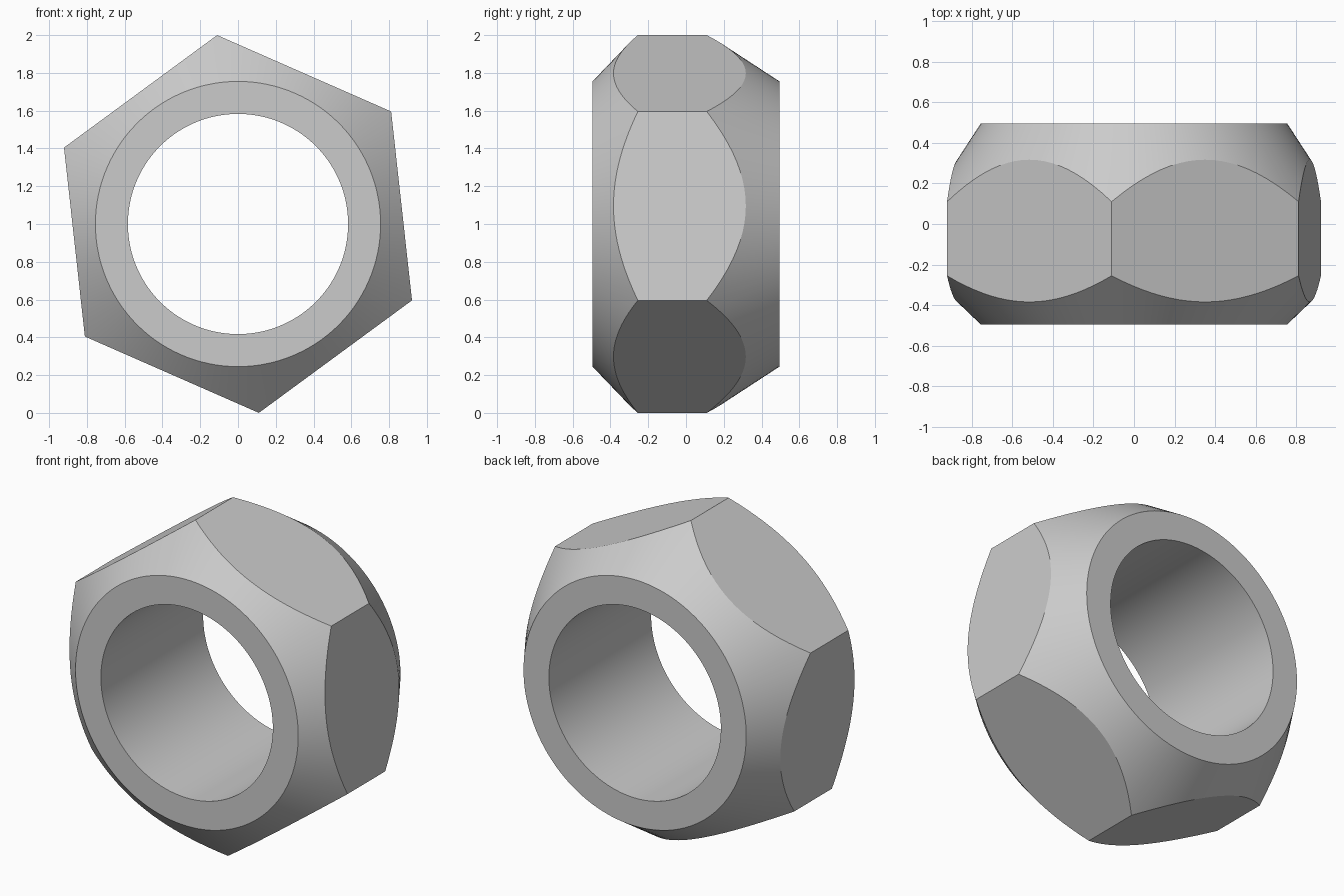
import bpy, bmesh
from math import sin, cos, radians, tau, pi

if "Cube" in bpy.data.objects:
    bpy.data.objects.remove(bpy.data.objects["Cube"], do_unlink=True)

CORNER = 1.006               # hexagon corner radius
APOTHEM = CORNER * cos(pi / 6)
BORE, RIM = 0.583, 0.755     # hole and end face radii
HALF = 0.495                 # half the thickness
FRONT_DROP, BACK_DROP = 0.24, 0.385   # chamfer depth at the corners
TURN = radians(36.3)         # angle of one corner
PER_SIDE = 20
COUNT = 6 * PER_SIDE

steel = bpy.data.materials.new("steel grey")
steel.use_nodes = True
grey = (0.6, 0.6, 0.6, 1)
steel.diffuse_color = grey
steel.node_tree.nodes["Principled BSDF"].inputs["Base Color"].default_value = grey


def section(i):
    """Closed radial section (radius, y) of the nut at step i."""
    across = (i % PER_SIDE) / PER_SIDE * pi / 3 - pi / 6
    hexagon = APOTHEM / cos(across)
    depth = (hexagon - RIM) / (CORNER - RIM)
    return [(BORE, -HALF), (RIM, -HALF),
            (hexagon, -HALF + FRONT_DROP * depth),
            (hexagon, HALF - BACK_DROP * depth),
            (RIM, HALF), (BORE, HALF)]


# Sweep the section round the y axis
bm = bmesh.new()
rings = []
for i in range(COUNT):
    a = TURN + tau * i / COUNT
    rings.append([bm.verts.new((r * cos(a), y, 1 + r * sin(a))) for r, y in section(i)])
for i, ring in enumerate(rings):
    following = rings[(i + 1) % COUNT]
    for j in range(len(ring)):
        k = (j + 1) % len(ring)
        bm.faces.new((ring[j], ring[k], following[k], following[j]))
bmesh.ops.recalc_face_normals(bm, faces=bm.faces)

mesh = bpy.data.meshes.new("hex_nut")
bm.to_mesh(mesh)
bm.free()
mesh.materials.append(steel)
nut = bpy.data.objects.new("hex_nut", mesh)
bpy.context.collection.objects.link(nut)

# Smooth bore and chamfers, crisp edges
bpy.context.view_layer.objects.active = nut
nut.select_set(True)
bpy.ops.object.shade_smooth_by_angle(angle=radians(20))
